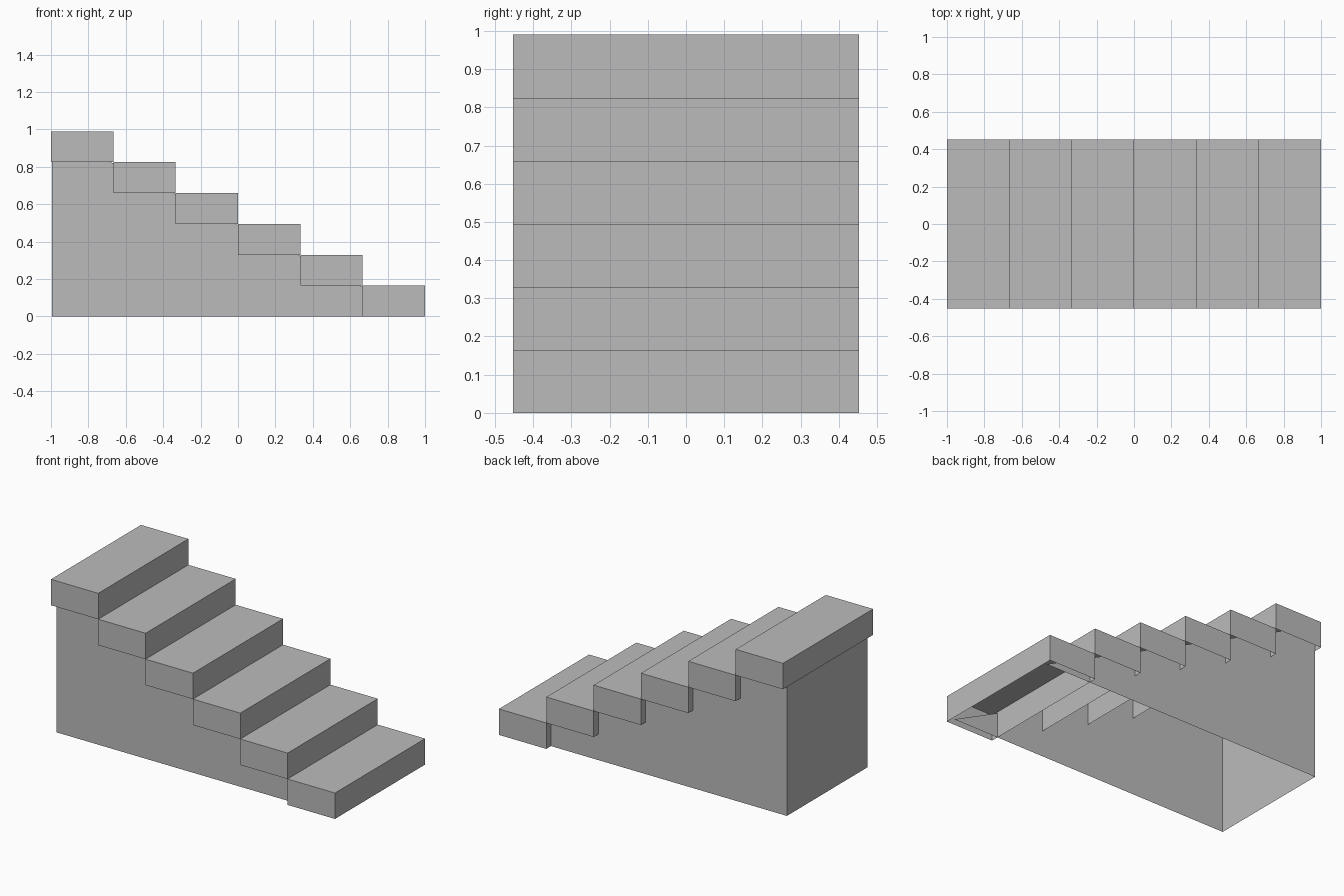
import bpy

STEPS = 6
RUN, RISE = 2 / STEPS, 0.165
HALF_WIDTH, WALL_Y = 0.453, 0.406

cube = bpy.data.objects.get("Cube")
if cube:
    bpy.data.objects.remove(cube, do_unlink=True)

grey = bpy.data.materials.new("plain_grey")
grey.use_nodes = True
colour = (0.5, 0.5, 0.5, 1)
grey.diffuse_color = colour
grey.node_tree.nodes["Principled BSDF"].inputs["Base Color"].default_value = colour


def add_part(name, verts, faces):
    mesh = bpy.data.meshes.new(name)
    mesh.from_pydata(verts, [], faces)
    mesh.materials.append(grey)
    obj = bpy.data.objects.new(name, mesh)
    bpy.context.collection.objects.link(obj)
    return obj


def hollow_step(name, x0, x1, z0, z1):
    """Box with an open underside."""
    w = HALF_WIDTH
    ring = [(x0, -w), (x1, -w), (x1, w), (x0, w)]
    verts = [(x, y, z) for z in (z0, z1) for x, y in ring]
    sides = [(i, (i + 1) % 4, (i + 1) % 4 + 4, i + 4) for i in range(4)]
    add_part(name, verts, sides + [(4, 5, 6, 7)])


# Steps, rising from the low +x end to the high -x end
for i in range(STEPS):
    front = 1 - i * RUN
    hollow_step(f"step_{i + 1}", front - RUN, front, i * RISE, (i + 1) * RISE)

# Thin wedge-shaped side walls whose sloping tops hide inside the steps
BACK_X, TOE_X, TOP_Z = -0.995, 0.985, STEPS * RISE - 0.008
profile = [(BACK_X, 0), (TOE_X, 0), (BACK_X, TOP_Z)]
for side, name in ((-1, "front_side_wall"), (1, "back_side_wall")):
    verts = [(x, side * WALL_Y, z) for x, z in profile]
    add_part(name, verts, [(0, 1, 2) if side < 0 else (2, 1, 0)])

# Upright wall closing the tall end
add_part("tall_end_wall",
         [(BACK_X, y, z) for y, z in ((WALL_Y, 0), (-WALL_Y, 0),
                                      (-WALL_Y, TOP_Z), (WALL_Y, TOP_Z))],
         [(0, 1, 2, 3)])
